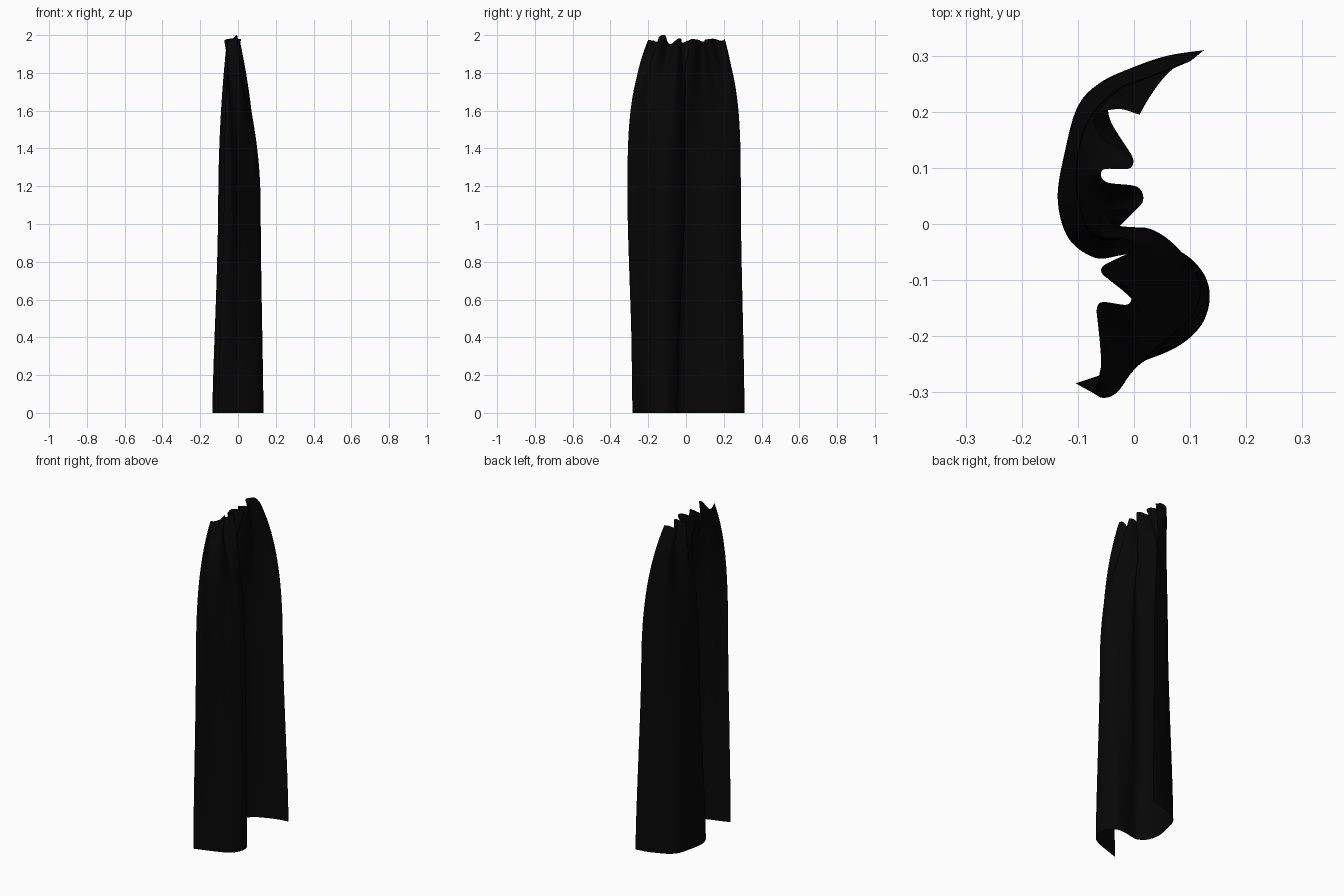
import bpy, bmesh
from mathutils import Vector

if "Cube" in bpy.data.objects:
    bpy.data.objects.remove(bpy.data.objects["Cube"])

NU, NV, MID = 160, 64, 1.1

# Plan profiles of the cloth (x, y, height offset), from the +y edge to the -y edge
hem = [(.125, .31), (.06, .30), (0, .28), (-.06, .252), (-.1, .21), (-.123, .13),
       (-.136, .045), (-.117, -.025), (-.07, -.06), (-.025, -.056),
       (.025, -.046), (.08, -.048), (.122, -.085), (.135, -.13), (.12, -.18),
       (.075, -.22), (0, -.25), (-.05, -.266), (-.104, -.284)]
middle = [(.1, .29), (.04, .265), (-.03, .24), (-.08, .19), (-.102, .12), (-.102, .05),
          (-.08, -.015), (-.035, -.03), (.015, -.006), (.07, -.035), (.117, -.1),
          (.107, -.16), (.05, -.215), (0, -.26), (-.03, -.3), (-.055, -.31), (-.075, -.3)]
pleats = [(.01, .195, -.03), (-.03, .205, -.02), (-.072, .19, -.03), (-.055, .15, -.02),
          (-.008, .128, -.02), (-.006, .1, -.025),
          (-.055, .097, -.035), (-.05, .075, -.03), (.008, .065, -.025), (.01, .032, -.02),
          (-.055, .02, -.025), (-.058, -.02, -.04), (-.02, -.025, -.02), (0, -.045, -.02),
          (-.055, -.075, -.045), (-.05, -.095, -.04), (-.01, -.112, 0), (-.01, -.143, -.01),
          (-.06, -.14, -.04), (-.065, -.17, -.03), (-.05, -.2, -.025)]


def resample(points):
    """Smooth curve through the points, evenly spaced by length."""
    p = [Vector((*q, 0)[:3]) for q in points]
    p = [2 * p[0] - p[1]] + p + [2 * p[-1] - p[-2]]
    dense = []
    for a, b, c, d in zip(p, p[1:], p[2:], p[3:]):
        for k in range(12):
            t = k / 12
            dense.append(.5 * (2 * b + (c - a) * t + (2 * a - 5 * b + 4 * c - d) * t * t
                               + (3 * b - a - 3 * c + d) * t ** 3))
    dense.append(p[-2])
    length = [0]
    for a, b in zip(dense, dense[1:]):
        length.append(length[-1] + (b - a).length)
    out, j = [], 0
    for i in range(NU + 1):
        s = length[-1] * i / NU
        while j < len(dense) - 2 and length[j + 1] < s:
            j += 1
        out.append(dense[j].lerp(dense[j + 1], (s - length[j]) / (length[j + 1] - length[j])))
    return out


B, M, T = resample(hem), resample(middle), resample(pleats)

# Curtain sheet lofted from the pleated heading down to the hem
bm = bmesh.new()
rows = []
for v in range(NV + 1):
    z = 2 * (v / NV) ** .8
    row = []
    for b, m, t in zip(B, M, T):
        if z > MID:
            k = (2 - z) / (2 - MID)
            fx, fy = 1 - (1 - k) ** 2, 1 - (1 - k) ** 3.6
            x, y = t.x + (m.x - t.x) * fx, t.y + (m.y - t.y) * fy
            dz = t.z * max(0, 1 - k) ** 2
        else:
            k = z / MID
            k = k * k * (3 - 2 * k) * .5 + k * .5
            x, y, dz = b.x + (m.x - b.x) * k, b.y + (m.y - b.y) * k, 0
        row.append(bm.verts.new((x, y, z + dz)))
    rows.append(row)
for r0, r1 in zip(rows, rows[1:]):
    for i in range(NU):
        bm.faces.new((r0[i], r1[i], r1[i + 1], r0[i + 1])).smooth = True
mesh = bpy.data.meshes.new("curtain")
bm.to_mesh(mesh)
bm.free()

curtain = bpy.data.objects.new("curtain", mesh)
bpy.context.collection.objects.link(curtain)
black = bpy.data.materials.new("black_cloth")
black.diffuse_color = (.002, .002, .002, 1)
black.use_nodes = True
black.node_tree.nodes["Principled BSDF"].inputs["Base Color"].default_value = black.diffuse_color
mesh.materials.append(black)
